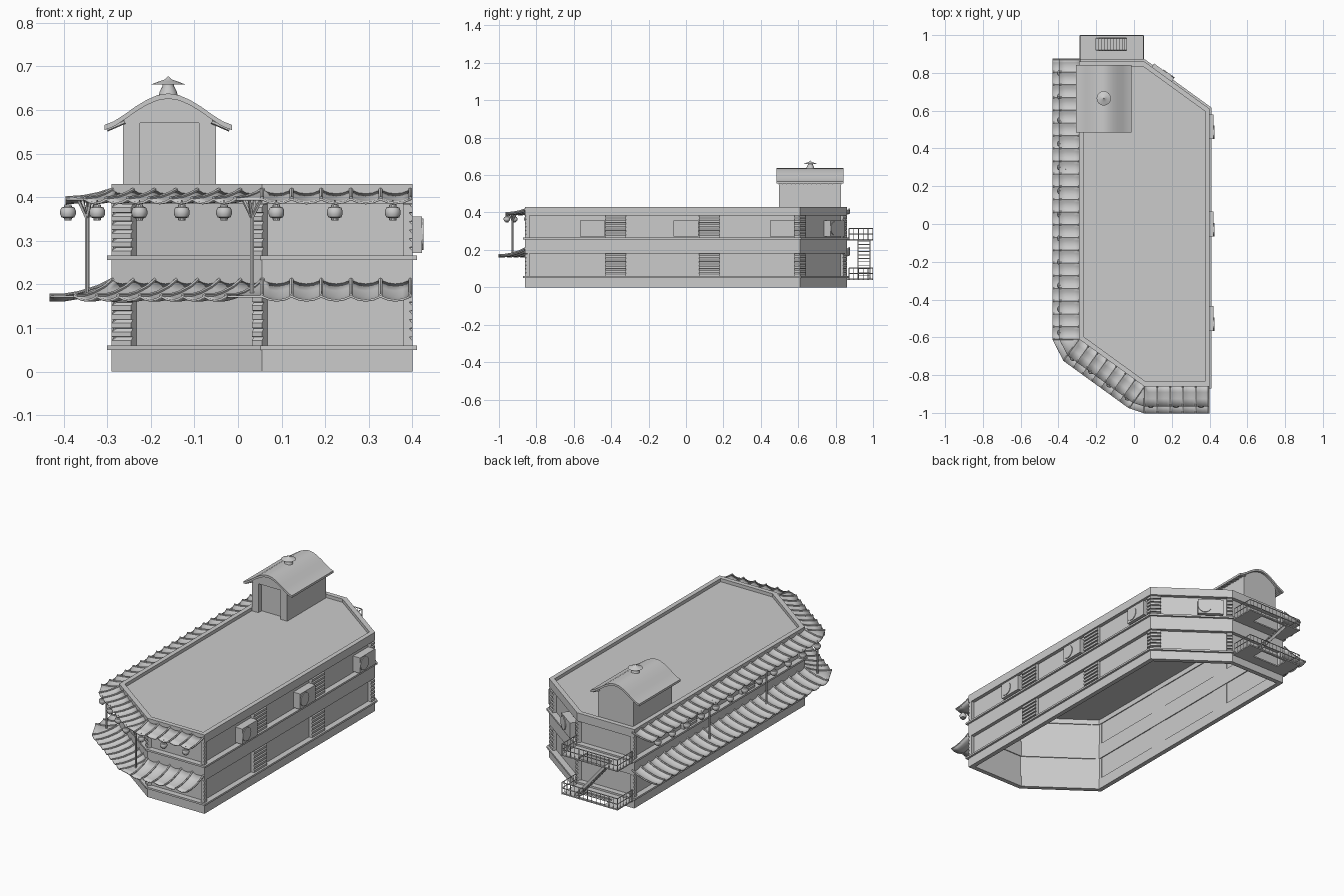
import bpy, bmesh, math
from mathutils import Vector as V, Matrix

if "Cube" in bpy.data.objects:
    bpy.data.objects.remove(bpy.data.objects["Cube"])

FOOT = [V(p) for p in ((.055, -.86), (.40, -.86), (.40, .61), (.055, .86), (-.29, .86), (-.29, -.61))]
UP = V((0, 0, 1))


def finish(bm, name, smooth=False):
    bmesh.ops.recalc_face_normals(bm, faces=bm.faces)
    me = bpy.data.meshes.new(name)
    bm.to_mesh(me)
    bm.free()
    ob = bpy.data.objects.new(name, me)
    bpy.context.collection.objects.link(ob)
    if smooth:
        bpy.ops.object.select_all(action='DESELECT')
        ob.select_set(True)
        bpy.context.view_layer.objects.active = ob
        bpy.ops.object.shade_smooth_by_angle(angle=math.radians(35))
    return ob


def prism(bm, pts, o, u, v, w):
    rings = [[bm.verts.new(V(o) + V(u) * a + V(v) * b + k) for a, b in pts] for k in (V((0, 0, 0)), V(w))]
    bm.faces.new(rings[0])
    bm.faces.new(rings[1])
    n = len(pts)
    for i in range(n):
        j = (i + 1) % n
        bm.faces.new((rings[0][i], rings[0][j], rings[1][j], rings[1][i]))


def box(bm, x0, x1, y0, y1, z0, z1):
    prism(bm, [(x0, y0), (x1, y0), (x1, y1), (x0, y1)], (0, 0, z0), (1, 0, 0), (0, 1, 0), (0, 0, z1 - z0))


def bar(bm, p, q, r, sides=4):
    p, q = V(p), V(q)
    d = q - p
    m = Matrix.Translation((p + q) / 2) @ d.to_track_quat('Z', 'Y').to_matrix().to_4x4()
    bmesh.ops.create_cone(bm, cap_ends=True, segments=sides, radius1=r, radius2=r, depth=d.length, matrix=m)


def lathe(bm, prof, c, n=12):
    rows = [[bm.verts.new((c[0] + r * math.cos(2 * math.pi * i / n), c[1] + r * math.sin(2 * math.pi * i / n),
                           c[2] + z)) for i in range(n)] for r, z in prof]
    for a, b in zip(rows, rows[1:]):
        for i in range(n):
            bm.faces.new((a[i], a[i - 1], b[i - 1], b[i]))
    bm.faces.new(rows[0])
    bm.faces.new(rows[-1])


def outset(d):
    res, n = [], len(FOOT)
    for i in range(n):
        a, b, c = FOOT[i - 1], FOOT[i], FOOT[(i + 1) % n]
        n1, n2 = [V((e.y, -e.x)).normalized() for e in (b - a, c - b)]
        res.append(b + (n1 + n2) * d / (1 + n1.dot(n2)))
    return res


def band(name, d, z0, z1, inner=-.025):
    bm = bmesh.new()
    loops = [[bm.verts.new((p.x, p.y, z)) for p in outset(e)]
             for e, z in ((d, z0), (d, z1), (inner, z1), (inner, z0))]
    for k in range(4):
        a, b = loops[k], loops[(k + 1) % 4]
        for i in range(6):
            bm.faces.new((a[i - 1], a[i], b[i], b[i - 1]))
    finish(bm, name)


# recessed wall core with flat roof, open underneath
bm = bmesh.new()
lo, hi = [[bm.verts.new((p.x, p.y, z)) for p in outset(-.02)] for z in (0, .412)]
bm.faces.new(hi)
for i in range(6):
    bm.faces.new((lo[i - 1], lo[i], hi[i], hi[i - 1]))
finish(bm, "wall_core_and_roof")

# horizontal bands, ledges and parapet
band("plinth", 0, 0, .05)
band("lower_ledge", .011, .05, .06)
band("middle_band", 0, .18, .256)
band("upper_ledge", .011, .256, .266)
band("parapet", 0, .385, .43)

# columns of lapped boards; the second half is the first turned 180 degrees
bm = bmesh.new()
cols = [((.38, -.86), (.40, -.86)), ((.40, -.86), (.40, -.84)), ((.40, -.43), (.40, -.32)), ((.40, .07), (.40, .18)),
        ((.40, .58), (.40, .61)), ((.40, .61), (.355, .6426)), ((.078, .843), (.055, .86))]
cols += [tuple((.11 - x, -y) for x, y in c) for c in cols]
for (a, b) in cols:
    a, b = V((*a, 0)), V((*b, 0))
    d = b - a
    inward = V((-d.y, d.x, 0)).normalized()
    for z0, z1 in ((.06, .18), (.266, .385)):
        pts, h = [], (z1 - z0) / 6
        for k in range(6):
            pts += [(0, z0 + k * h), (0, z0 + (k + .55) * h), (.007, z0 + (k + .95) * h)]
        prism(bm, pts + [(.022, z1), (.022, z0)], a, inward, UP, d)
finish(bm, "lapped_board_columns")

# tiled awnings: stations run along the left, chamfer and front walls
WALLS = [(V((-.29, .872)), V((-.29, -.61)), 22), (V((-.29, -.61)), V((.055, -.86)), 7), (V((.055, -.86)), V((.395, -.86)), 5)]
SUB = 4


def awning(name, prof, sag):
    bm, ribs = bmesh.new(), bmesh.new()
    prev = None
    for a, b, n in WALLS:
        d = (b - a).normalized()
        nor = V((d.y, -d.x))
        for i in range(n * SUB + 1):
            t = (i % SUB) / SUB
            p = a.lerp(b, i / (n * SUB))
            drop = sag * 4 * t * (1 - t)
            pts = [V((p.x + nor.x * o, p.y + nor.y * o, z - drop)) for o, z in prof]
            row = [bm.verts.new(q) for q in pts]
            if prev:
                for k in range(len(row) - 1):
                    bm.faces.new((prev[k], prev[k + 1], row[k + 1], row[k]))
            prev = row
            if t == 0:
                for q, r in zip(pts, pts[1:]):
                    bar(ribs, q + UP * .002, r + UP * .002, .005, 6)
    bmesh.ops.remove_doubles(bm, verts=bm.verts, dist=1e-5)
    ob = finish(bm, name, True)
    m = ob.modifiers.new("thickness", 'SOLIDIFY')
    m.thickness, m.offset = .005, 0
    finish(ribs, name + "_ribs")


awning("lower_awning", [(-.005, .21), (.03, .192), (.075, .178), (.11, .172), (.142, .172)], .009)
awning("upper_awning", [(-.005, .416), (.03, .405), (.065, .398), (.106, .395)], .009)

# lanterns under the upper awning
bm = bmesh.new()
hang = bmesh.new()
spots = [(-.39, .80 - .125 * i) for i in range(12)]
spots += [(x - .0, -.69 - (x + .347) * .7246) for x in (-.323, -.226, -.129, -.032)]
spots += [(x, -.958) for x in (.088, .222, .355)]
for x, y in spots:
    lathe(bm, [(.008, -.018), (.009, -.013), (.015, -.011), (.018, -.004), (.018, .004),
               (.015, .011), (.009, .013), (.008, .018)], (x, y, .365), 10)
    bar(hang, (x, y, .38), (x, y, .394), .0015)
finish(bm, "lanterns", True)
finish(hang, "lantern_hangers")

# forked posts between awnings
bm = bmesh.new()
for x, y, tx, ty in ((-.345, .29, 0, 1), (-.345, -.20, 0, 1), (-.347, -.637, .46, -.89), (.032, -.927, .95, -.3)):
    bar(bm, (x, y, .172), (x, y, .36), .005, 6)
    for s in (-1, 1):
        bar(bm, (x, y, .352), (x + s * .02 * tx, y + s * .02 * ty, .392), .004)
        bar(bm, (x, y, .352), (x - s * .02 * ty, y + s * .02 * tx, .392), .004)
finish(bm, "forked_posts")

# cooling units with round fan grilles on the right and rear chamfer
bm = bmesh.new()
for o, ang in [((.40, y), 0) for y in (-.5, 0, .515)] + [((.147, .793), math.atan2(.345, .25))]:
    part = bmesh.new()
    box(part, -.025, .022, -.066, .066, .272, .356)
    bar(part, (.02, -.03, .315), (.026, -.03, .315), .036, 20)
    part.transform(Matrix.Translation((*o, 0)) @ Matrix.Rotation(ang, 4, 'Z'))
    me = bpy.data.meshes.new("tmp")
    part.to_mesh(me)
    part.free()
    bm.from_mesh(me)
    bpy.data.meshes.remove(me)
finish(bm, "cooling_units")

# rooftop hut: gable body, door surround, flared arched roof
CX = -.16
half = [(.146, .566), (.125, .574), (.10, .590), (.075, .608), (.05, .623), (.025, .634), (0, .638)]
arc = half + [(-x, z) for x, z in half[-2::-1]]
under = [(x, z - .006) for x, z in arc if abs(x) < .104]
AX = ((1, 0, 0), UP)
bm = bmesh.new()
gable = [(-.104, .41), (.109, .41), (.109, .575)] + under + [(-.104, .575)]
prism(bm, gable, (CX, .525, 0), *AX, (0, .305, 0))
finish(bm, "hut_body")
bm = bmesh.new()
prism(bm, [(-.104, .41), (-.065, .41), (-.065, .57), (.07, .57), (.07, .41)] + gable[1:],
      (CX, .497, 0), *AX, (0, .028, 0))
finish(bm, "hut_door_surround")
bm = bmesh.new()
prism(bm, arc + [(x, z - .012) for x, z in arc[::-1]], (CX, .484, 0), *AX, (0, .358, 0))
finish(bm, "hut_roof", True)
bm = bmesh.new()
for i in range(16):
    y = .495 + i * .0223
    for s in (-1, 1):
        bar(bm, (CX + s * .10, y, .573), (CX + s * .141, y, .555), .005, 6)
finish(bm, "hut_rafter_ends")
bm = bmesh.new()
lathe(bm, [(.022, -.005), (.02, .006), (.013, .02), (.013, .024), (.038, .024), (.02, .031), (.008, .035), (.001, .042)],
      (CX, .665, .635), 16)
finish(bm, "roof_vent", True)

# fire escape: two landings with openings, railings and a stair between
X0, X1, Y0, Y1 = -.285, .05, .862, .998
deck, rail = bmesh.new(), bmesh.new()
for z in (.04, .25):
    for b in ((X0, -.20, Y0, Y1), (-.04, X1, Y0, Y1), (-.20, -.04, Y0, .918), (-.20, -.04, .986, Y1)):
        box(deck, *b, z, z + .007)
    corners = [V((X0, Y0 + .01, z)), V((X0, Y1, z)), V((X1, Y1, z)), V((X1, Y0 + .01, z))]
    for a, b in zip(corners, corners[1:]):
        for h in (.034, .064):
            bar(rail, a + UP * h, b + UP * h, .0028)
        n = round((b - a).length / .026)
        for i in range(n + 1):
            p = a.lerp(b, i / n)
            bar(rail, p, p + UP * .064, .002)
stair = bmesh.new()
for i in range(11):
    x, z = -.04 - .0155 * i, .06 + .0185 * i
    box(stair, x - .009, x + .009, .92, .984, z, z + .004)
for y in (.92, .984):
    prism(stair, [(-.03, .045), (-.02, .055), (-.195, .257), (-.205, .247)], (0, y - .002, 0), *AX, (0, .004, 0))
finish(deck, "escape_landings")
finish(rail, "escape_railings")
finish(stair, "escape_stair")
